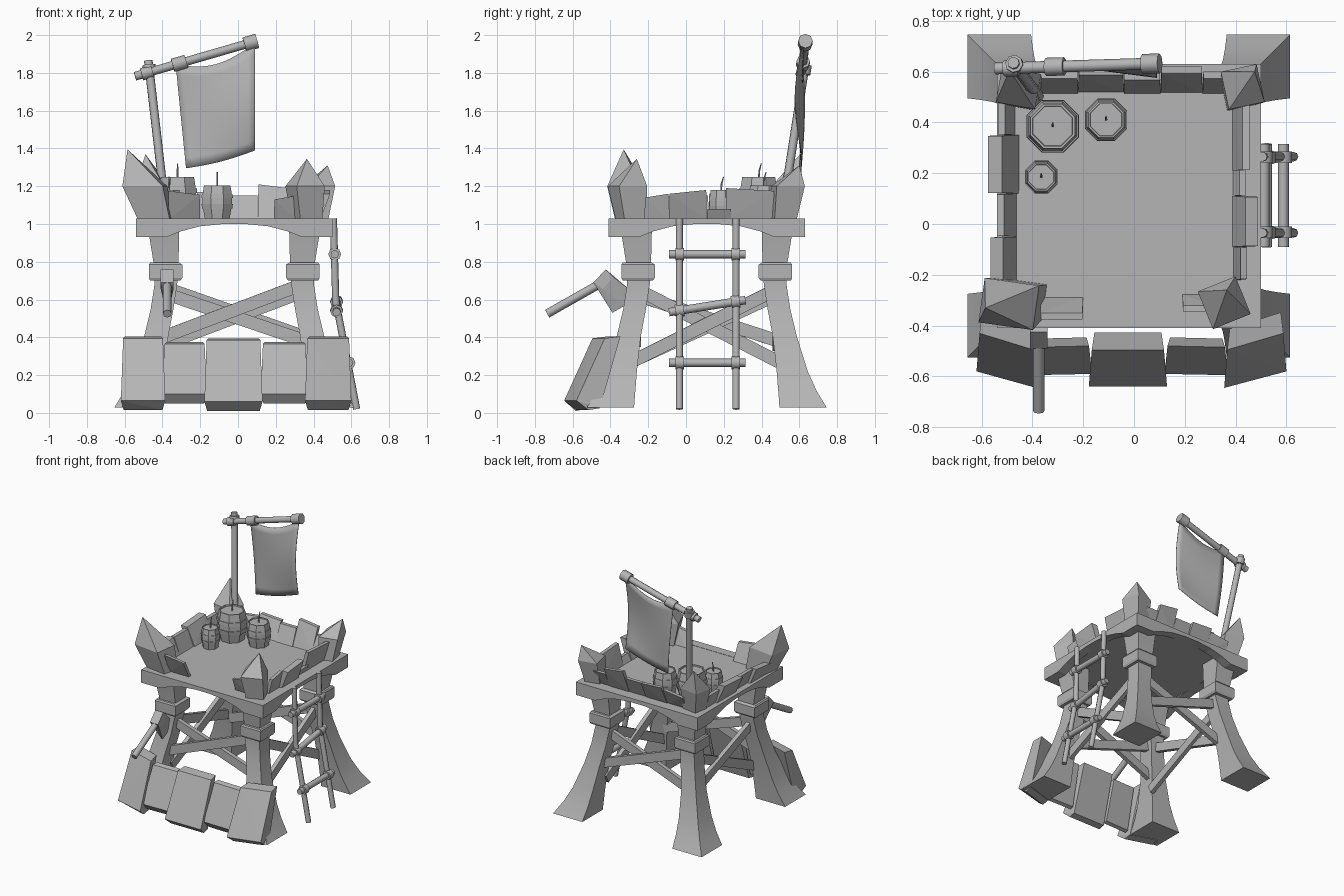
import bpy, bmesh, math
from mathutils import Vector, Matrix

if "Cube" in bpy.data.objects:
    bpy.data.objects.remove(bpy.data.objects["Cube"])

grey = bpy.data.materials.new("stone_grey")
grey.diffuse_color = (0.46, 0.46, 0.46, 1)
grey.use_nodes = True
grey.node_tree.nodes["Principled BSDF"].inputs["Base Color"].default_value = grey.diffuse_color
CX, CY = -0.02, 0.11          # centre of the platform


def finish(name, bm):
    bmesh.ops.recalc_face_normals(bm, faces=bm.faces)
    me = bpy.data.meshes.new(name)
    bm.to_mesh(me)
    bm.free()
    me.materials.append(grey)
    ob = bpy.data.objects.new(name, me)
    bpy.context.collection.objects.link(ob)
    return ob


def smooth(ob, angle):
    bpy.ops.object.select_all(action='DESELECT')
    ob.select_set(True)
    bpy.context.view_layer.objects.active = ob
    bpy.ops.object.shade_smooth_by_angle(angle=math.radians(angle))


def loft(name, rings):
    """Skin closed rings of equal length and cap both ends."""
    bm = bmesh.new()
    vs = [[bm.verts.new(p) for p in r] for r in rings]
    n = len(vs[0])
    for a, b in zip(vs, vs[1:]):
        for i in range(n):
            bm.faces.new((a[i], a[(i + 1) % n], b[(i + 1) % n], b[i]))
    bm.faces.new(vs[0][::-1])
    bm.faces.new(vs[-1])
    return finish(name, bm)


def hull(name, pts):
    bm = bmesh.new()
    for p in pts:
        bm.verts.new(p)
    bmesh.ops.convex_hull(bm, input=bm.verts)
    bmesh.ops.dissolve_limit(bm, angle_limit=0.02, verts=bm.verts, edges=bm.edges)
    return finish(name, bm)


def rod(name, p0, p1, r, n=8, r2=None):
    p0, p1 = Vector(p0), Vector(p1)
    d = p1 - p0
    m = Matrix.Translation((p0 + p1) / 2) @ d.to_track_quat('Z', 'Y').to_matrix().to_4x4()
    bm = bmesh.new()
    bmesh.ops.create_cone(bm, cap_ends=True, segments=n, radius1=r,
                          radius2=r if r2 is None else r2, depth=d.length, matrix=m)
    ob = finish(name, bm)
    smooth(ob, 65)
    return ob


def wrap(name, centre, direction, r, length):
    c, d = Vector(centre), Vector(direction).normalized() * length / 2
    return rod(name, c - d, c + d, r)


def beam(name, p0, p1, height, depth):
    """Straight timber between two points, kept upright."""
    p0, p1 = Vector(p0), Vector(p1)
    d = (p1 - p0).normalized()
    side = d.cross(Vector((0, 0, 1))).normalized() * depth / 2
    up = side.cross(d).normalized() * height / 2
    return loft(name, [[p + side + up, p + side - up, p - side - up, p - side + up]
                       for p in (p0, p1)])


# Deck and its four arched edge beams
loft("deck", [[(CX + a * .51, CY + b * .51, z) for a, b in ((-1, -1), (1, -1), (1, 1), (-1, 1))]
              for z in (1.0, 1.028)])
arch = [(-.52, .93), (-.36, .93), (-.28, .962), (-.18, .988), (-.06, 1.0), (.06, 1.0),
        (.18, .988), (.28, .962), (.36, .93), (.52, .93), (.52, 1.03), (-.52, 1.03)]
for k in range(4):
    rot = Matrix.Translation((CX, CY, 0)) @ Matrix.Rotation(k * math.pi / 2, 4, 'Z')
    loft("edge_beam", [[rot @ Vector((u, v, z)) for u, z in arch] for v in (-.52, -.45)])

# Flared legs with collars
leg = [(.028, .385, .635), (.12, .378, .58), (.22, .37, .535), (.4, .35, .478),
       (.55, .322, .442), (.68, .302, .422), (.8, .295, .428), (1.0, .29, .46)]
collar = [(.70, .285, .445), (.715, .275, .452), (.785, .275, .452), (.795, .29, .445)]
for sx in (-1, 1):
    for sy in (-1, 1):
        for name, prof in (("leg", leg), ("leg_collar", collar)):
            ob = loft(name, [[(CX + sx * a, CY + sy * b, z)
                              for a, b in ((i, i), (o, i), (o, o), (i, o))] for z, i, o in prof])
            if name == "leg":
                smooth(ob, 25)

# Crossed braces between the legs
for k, (a, b, c, d) in enumerate([(.40, .68, .63, .38), (.28, .65, .65, .27),
                                  (.40, .66, .64, .36), (.38, .62, .62, .28)]):
    rot = Matrix.Translation((CX, CY, 0)) @ Matrix.Rotation(k * math.pi / 2, 4, 'Z')
    beam("brace", rot @ Vector((-.38, -.40, a)), rot @ Vector((.36, -.37, b)), .068, .032)
    beam("brace", rot @ Vector((-.36, -.365, c)), rot @ Vector((.38, -.365, d)), .068, .032)


# Pointed corner posts: base centre, middle centre, half sizes, turn, tip
def post(base, mid, hx, hy, turn, tip):
    def ring(c, z, s):
        r = Matrix.Rotation(math.radians(turn), 3, 'Z')
        return [r @ Vector((hx * s * i, hy * s * j, 0)) + Vector((c[0], c[1], z))
                for i, j in ((-1, -1), (1, -1), (1, 1), (-1, 1))]
    hull("corner_post", ring(base, 1.02, .78) + ring(mid, 1.2, 1) + [tip])


post((-.435, -.295), (-.493, -.315), .108, .088, -8, (-.585, -.33, 1.395))
post((.365, -.29), (.355, -.31), .08, .08, 22, (.365, -.26, 1.345))
post((-.43, .51), (-.455, .535), .078, .07, -10, (-.49, .605, 1.37))
post((.41, .515), (.428, .54), .072, .076, 12, (.475, .60, 1.31))


# Parapet boards leaning outward: axis they face, start, end, foot, head, thickness, tops
def board(axis, a0, a1, foot, head, t, z0, z1):
    s = t if head > foot else -t
    pts = []
    for a, z, inset in ((a0, z0, .003), (a1, z1, -.003)):
        for v, h, i in ((foot, 1.02, 0), (foot + s, 1.02, 0), (head - s, z, inset), (head, z, inset)):
            pts.append((v, a + i, h) if axis == 'x' else (a + i, v, h))
    hull("parapet_board", pts)


for b in [('x', -.22, -.09, .39, .445, .025, 1.14, 1.16), ('x', -.09, .11, .385, .488, .05, 1.16, 1.18),
          ('x', .11, .24, .385, .44, .025, 1.08, 1.08), ('x', .21, .47, .385, .455, .028, 1.19, 1.175),
          ('x', -.24, -.05, -.46, -.565, .05, 1.13, 1.15), ('x', -.05, .12, -.46, -.54, .028, 1.15, 1.15),
          ('x', .12, .35, -.45, -.575, .055, 1.16, 1.175), ('x', .35, .48, -.465, -.535, .028, 1.14, 1.14),
          ('y', -.39, -.22, .51, .60, .028, 1.13, 1.15), ('y', -.22, -.04, .515, .615, .028, 1.17, 1.16),
          ('y', -.04, .105, .51, .595, .028, 1.15, 1.15), ('y', .105, .27, .515, .62, .028, 1.21, 1.19),
          ('y', .27, .38, .51, .60, .028, 1.14, 1.14),
          ('y', -.37, -.2, -.285, -.375, .025, 1.175, 1.155), ('y', .19, .31, -.275, -.345, .025, 1.13, 1.15)]:
    board(*b)

# Slanted barricade slabs: left x, right x, bottom, top, thickness, y shifts, top y
for x0, x1, zb, zt, t, yl, yr, yt in [
        (-.62, -.385, .015, .395, .11, .055, -.01, -.485), (-.40, -.165, .05, .365, .045, .04, .045, -.525),
        (-.178, .13, .01, .385, .09, -.005, -.005, -.49), (.12, .37, .05, .365, .045, .045, .04, -.525),
        (.355, .60, .015, .395, .11, -.01, .055, -.485)]:
    pts = []
    for x, s, w in ((x0, 1, yl), (x1, -1, yr)):
        pts += [(x + s * .012, yt + w, zt), (x + s * .022, yt + w + t * .75, zt + .01),
                (x, -.635 + w, zb + .05), (x + s * .015, -.61 + w + t * .35, zb),
                (x + s * .015, -.61 + w + t * .9, zb + .01)]
    hull("barricade_slab", pts)

# Ladder with bound rungs
for y in (-.035, .265):
    rod("ladder_rail", (.505, y, 1.03), (.518, y, .58), .019)
    rod("ladder_rail", (.518, y, .59), (.628, y, .02), .019)
for x, z, dz in ((.512, .84, 0), (.522, .565, .032), (.588, .265, 0)):
    a, b = Vector((x, -.09, z - dz)), Vector((x, .315, z + dz))
    rod("ladder_rung", a, b, .022)
    for f in (.14, .87):
        wrap("rung_binding", a.lerp(b, f), b - a, .034, .045)

# Axe stuck in the front left leg
rod("axe_handle", (-.375, -.735, .525), (-.375, -.40, .715), .023, 8)
head = []
for y, z, w in ((-.49, .69, .034), (-.425, .76, .034), (-.385, .72, .034), (-.44, .655, .034),
                (-.29, .645, .004), (-.32, .57, .004), (-.39, .53, .004)):
    head += [(-.375 - w, y, z), (-.375 + w, y, z)]
hull("axe_head", head)

# Flag pole, crossbar and bindings
pole0, pole1 = Vector((-.375, .50, 1.0)), Vector((-.475, .635, 1.865))
bar0, bar1 = Vector((-.545, .612, 1.782)), Vector((.09, .632, 1.966))
rod("flag_pole", pole0, pole1, .023)
rod("flag_crossbar", bar0, bar1, .023)
wrap("pole_binding", pole0.lerp(pole1, .945), pole1 - pole0, .035, .05)
for f, r, l in ((.1, .033, .06), (.37, .036, .075), (.965, .039, .07)):
    wrap("crossbar_binding", bar0.lerp(bar1, f), bar1 - bar0, r, l)

# Hanging cloth with a sagging top edge
bm = bmesh.new()
N, M = 10, 10
grid = []
for j in range(M + 1):
    v = j / M
    row = []
    for i in range(N + 1):
        u = i / N
        top = 1.845 + .11 * u - .055 * math.sin(math.pi * u)
        bottom = 1.295 + .095 * u - .012 * math.sin(math.pi * u)
        x = (-.33 + .055 * v) + u * (.42 - .055 * v)
        y = .622 - .01 * v + math.sin(math.pi * v) * (.012 - .05 * u)
        row.append(bm.verts.new((x, y, top + (bottom - top) * v)))
    grid.append(row)
for j in range(M):
    for i in range(N):
        bm.faces.new((grid[j][i], grid[j + 1][i], grid[j + 1][i + 1], grid[j][i + 1]))
flag = finish("flag_cloth", bm)
smooth(flag, 60)
flag.modifiers.new("thickness", 'SOLIDIFY').thickness = .004

# Octagonal barrels with raised bands and fuses
for x, y, r, h in ((-.32, .385, .112, .225), (-.11, .41, .09, .18), (-.365, .185, .07, .155)):
    prof = [(0, .78), (.3, .9), (.3, .95), (.45, 1), (.45, .95), (.62, .95), (.62, 1),
            (.74, .98), (.74, .93), (1, .84), (1, .76), (.96, .74)]
    loft("barrel", [[(x + r * s * math.cos(math.pi * (k + .5) / 4),
                      y + r * s * math.sin(math.pi * (k + .5) / 4), 1.025 + h * t)
                     for k in range(8)] for t, s in prof])
    z = 1.025 + h
    rod("fuse", (x, y, z - .02), (x, y + .004, z + .035), .005, 5)
    rod("fuse", (x, y + .004, z + .033), (x, y + .014, z + .07), .005, 5, .003)
